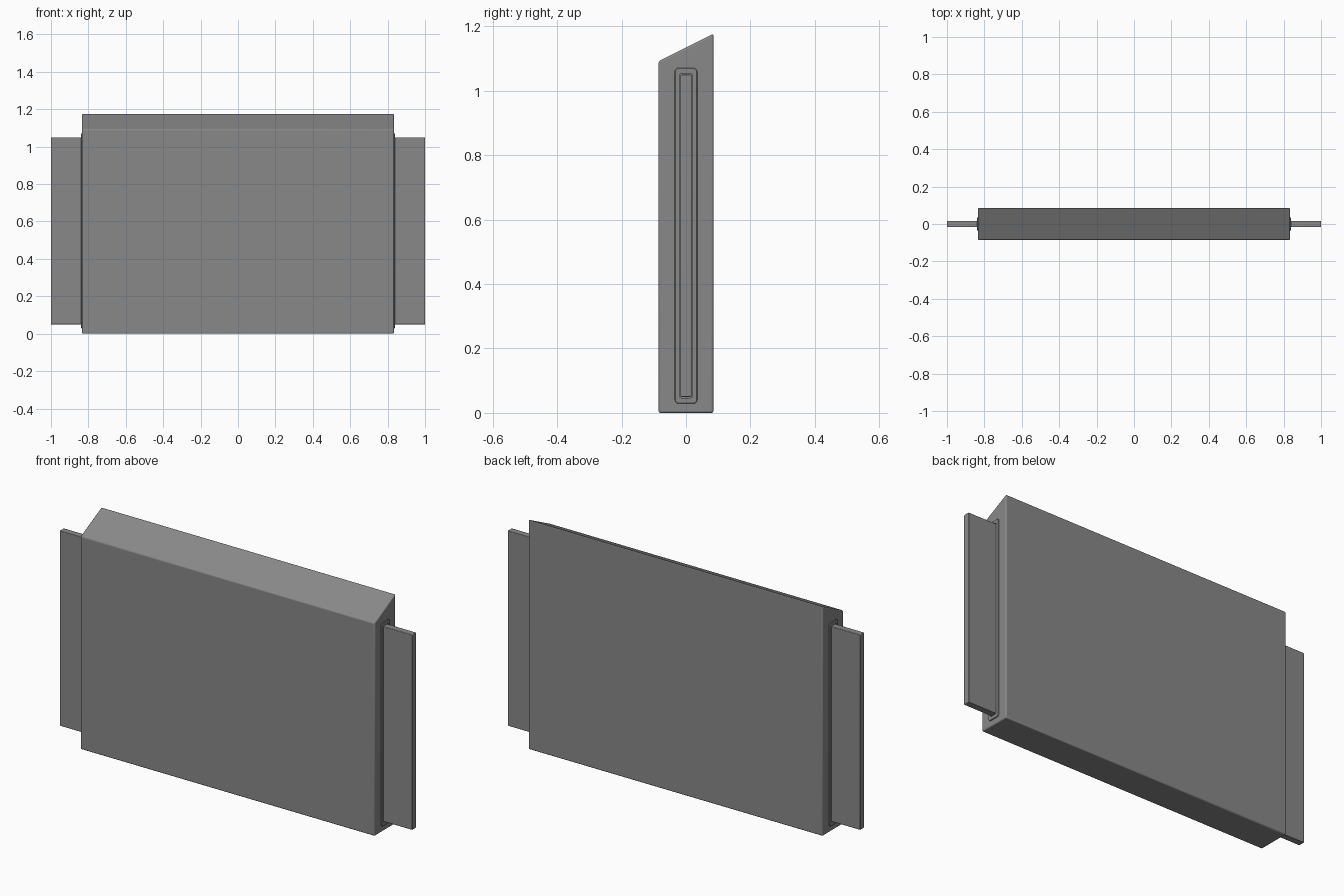
import bpy, bmesh, math

if "Cube" in bpy.data.objects:
    bpy.data.objects.remove(bpy.data.objects["Cube"])

grey = bpy.data.materials.new("dark grey")
grey.diffuse_color = (0.25, 0.25, 0.25, 1)
grey.use_nodes = True
grey.node_tree.nodes["Principled BSDF"].inputs["Base Color"].default_value = grey.diffuse_color


def finish(bm, name, bevel=0.0, mirror=False):
    bmesh.ops.recalc_face_normals(bm, faces=bm.faces)
    mesh = bpy.data.meshes.new(name)
    bm.to_mesh(mesh)
    bm.free()
    mesh.materials.append(grey)
    obj = bpy.data.objects.new(name, mesh)
    bpy.context.collection.objects.link(obj)
    if bevel:
        mod = obj.modifiers.new("Edge rounding", "BEVEL")
        mod.width = bevel
        mod.segments = 3
        mod.limit_method = "ANGLE"
    if mirror:
        obj.modifiers.new("Mirror", "MIRROR").use_axis[0] = True
    bpy.context.view_layer.objects.active = obj
    obj.select_set(True)
    bpy.ops.object.shade_smooth_by_angle(angle=math.radians(35))
    obj.select_set(False)
    return obj


def prism(profile, x0, x1):
    """Extrude a (y, z) profile along x."""
    bm = bmesh.new()
    face = bm.faces.new([bm.verts.new((x0, y, z)) for y, z in profile])
    new = bmesh.ops.extrude_face_region(bm, geom=[face])["geom"]
    verts = [v for v in new if isinstance(v, bmesh.types.BMVert)]
    bmesh.ops.translate(bm, verts=verts, vec=(x1 - x0, 0, 0))
    return bm


def rounded_rect(hy, hz, r, cz, steps=5):
    pts = []
    corners = [(1, 1), (-1, 1), (-1, -1), (1, -1)]
    for i, (sy, sz) in enumerate(corners):
        for k in range(steps + 1):
            a = math.pi / 2 * (i + k / steps)
            pts.append((sy * (hy - r) + r * math.cos(a),
                        cz + sz * (hz - r) + r * math.sin(a)))
    return pts


# Main slab with a sloping top
slab = [(-0.085, 0), (0.085, 0), (0.085, 1.177), (-0.085, 1.092)]
finish(prism(slab, -0.834, 0.834), "body", bevel=0.006)

# Raised rim around each end slot
CZ = 0.55
bm = bmesh.new()
rings = []
for x, hy, hz, r in [(0.83, 0.035, 0.521, 0.012), (0.837, 0.035, 0.521, 0.012),
                     (0.839, 0.033, 0.519, 0.010), (0.839, 0.020, 0.503, 0.005),
                     (0.83, 0.020, 0.503, 0.005)]:
    rings.append([bm.verts.new((x, y, z)) for y, z in rounded_rect(hy, hz, r, CZ)])
for a, b in zip(rings, rings[1:] + rings[:1]):
    for i in range(len(a)):
        j = (i + 1) % len(a)
        bm.faces.new((a[i], a[j], b[j], b[i]))
finish(bm, "slot_rims", mirror=True)

# Thin end tabs
tab = [(-0.017, 0.05), (0.017, 0.05), (0.017, 1.05), (-0.017, 1.05)]
finish(prism(tab, 0.82, 1.0), "end_tabs", bevel=0.003, mirror=True)
